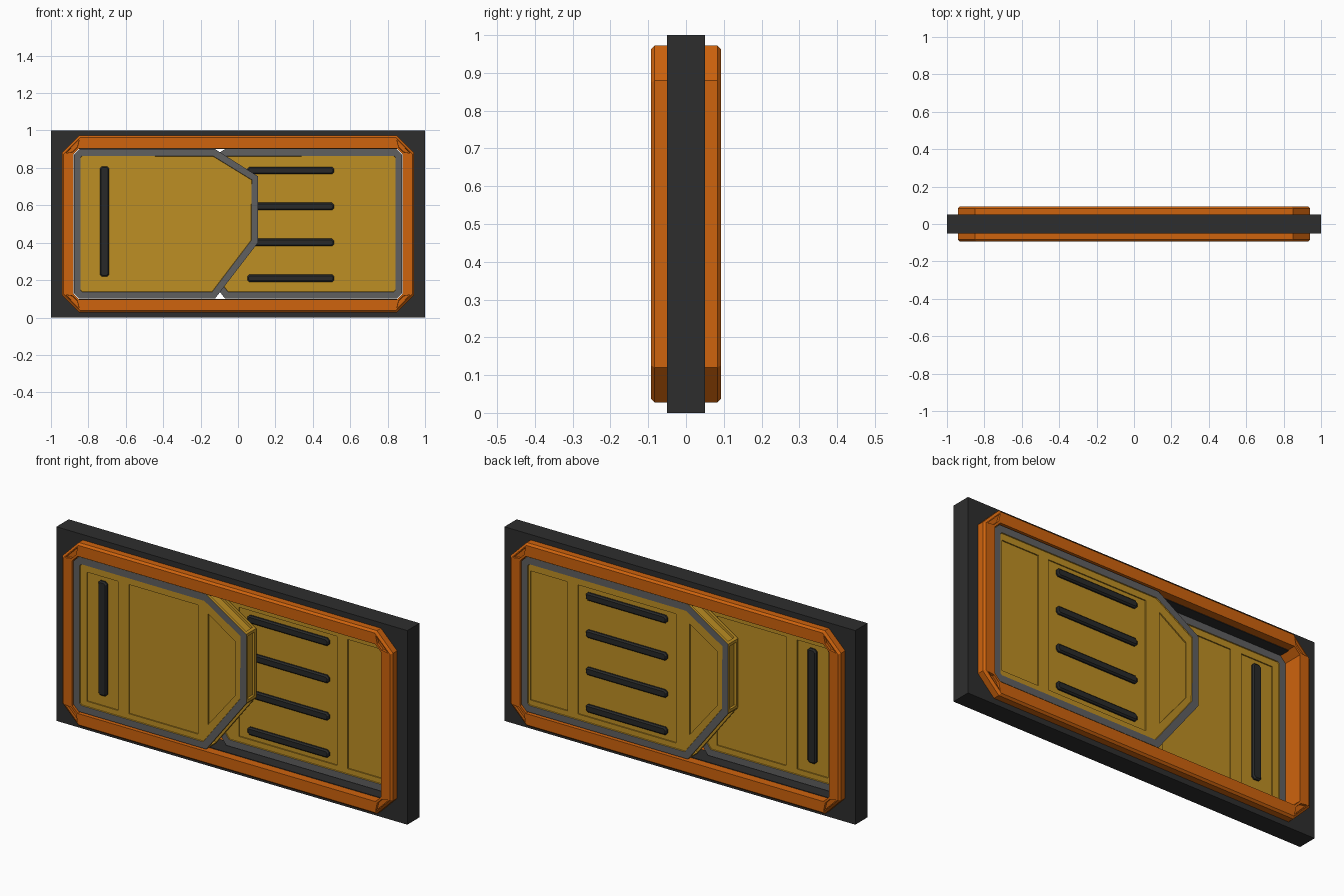
import bpy, bmesh

if "Cube" in bpy.data.objects:
    bpy.data.objects.remove(bpy.data.objects["Cube"])


def material(name, rgb):
    m = bpy.data.materials.new(name)
    m.diffuse_color = (*rgb, 1)
    m.use_nodes = True
    m.node_tree.nodes["Principled BSDF"].inputs["Base Color"].default_value = m.diffuse_color
    return m


YELLOW = material("mustard yellow", (0.515, 0.275, 0.017))
ORANGE = material("orange", (0.62, 0.125, 0.004))
GREY = material("mid grey", (0.115, 0.115, 0.118))
DARK = material("charcoal", (0.027, 0.027, 0.027))
BLACK = material("near black", (0.021, 0.022, 0.022))


def oct_loop(cx, cz, hx, hz, c):
    """Rectangle in the xz plane with chamfered corners."""
    p = [(hx, hz - c), (hx - c, hz), (c - hx, hz), (-hx, hz - c),
         (-hx, c - hz), (c - hx, -hz), (hx - c, -hz), (hx, c - hz)]
    return [(cx + x, cz + z) for x, z in p]


def rect(x0, x1, z0, z1):
    return [(x0, z0), (x1, z0), (x1, z1), (x0, z1)]


def loft(bm, loops, ring=False):
    """Join outlines placed at y depths; ring closes the section on itself."""
    rows = [[bm.verts.new((x, y, z)) for x, z in pts] for pts, y in loops]
    n = len(rows[0])
    pairs = list(zip(rows, rows[1:]))
    if ring:
        pairs.append((rows[-1], rows[0]))
    for a, b in pairs:
        for i in range(n):
            j = (i + 1) % n
            bm.faces.new((a[i], a[j], b[j], b[i]))
    if not ring:
        bm.faces.new(rows[0])
        bm.faces.new(rows[-1])
    bmesh.ops.recalc_face_normals(bm, faces=bm.faces[:])


def finish(bm, name, mats):
    me = bpy.data.meshes.new(name)
    bm.to_mesh(me)
    bm.free()
    for m in mats:
        me.materials.append(m)
    ob = bpy.data.objects.new(name, me)
    bpy.context.collection.objects.link(ob)
    return ob


# Wall slab with a rectangular opening
bm = bmesh.new()
outer, inner = rect(-1, 1, 0, 1), rect(-0.9, 0.9, 0.098, 0.902)
loft(bm, [(outer, -0.05), (outer, 0.05), (inner, 0.05), (inner, -0.05)], ring=True)
finish(bm, "wall", [DARK])

# Orange frame with bevelled rim and a sunk pocket at each corner
bm = bmesh.new()
D = 0.093
out_full = oct_loop(0, 0.5, 0.942, 0.472, 0.092)
out_rim = oct_loop(0, 0.5, 0.932, 0.462, 0.088)
hole = oct_loop(0, 0.5, 0.88, 0.405, 0.032)
loft(bm, [(out_full, -D + 0.01), (out_full, D - 0.01), (out_rim, D),
          (hole, D), (hole, -D), (out_rim, -D)], ring=True)
corners = []
for f in bm.faces:
    c = f.calc_center_median()
    if abs(f.normal.y) > 0.99 and abs(c.x) > 0.8 and abs(c.z - 0.5) > 0.38:
        corners.append(f)
bmesh.ops.inset_individual(bm, faces=corners, thickness=0.012, depth=0)
bmesh.ops.inset_individual(bm, faces=corners, thickness=0.001, depth=-0.012)
finish(bm, "door_frame", [ORANGE])


def door(name, s, y0, y1, shoulder, tip, panels):
    """Sliding door leaf; s=1 comes from the left, s=-1 from the right."""
    lo, hi, e = 0.102, 0.9, 0.878
    outline = [(-e, lo + 0.03), (-e + 0.03, lo), (shoulder, lo), (tip, 0.40),
               (tip, 0.755), (shoulder, hi), (-e + 0.03, hi), (-e, hi - 0.03)]
    flip = lambda pts: [(s * x, z) for x, z in pts]
    bm = bmesh.new()
    loft(bm, [(flip(outline), y0), (flip(outline), y1)])
    # grey border on both broad faces
    for f in [f for f in bm.faces if abs(f.normal.y) > 0.9]:
        r = bmesh.ops.inset_region(bm, faces=[f], thickness=0.038, depth=0)
        for g in r["faces"]:
            g.material_index = 1
        bmesh.ops.inset_region(bm, faces=[f], thickness=0.002, depth=-0.004)
    # recesses along the pointed edge
    nose = [f for f in bm.faces if abs(f.normal.y) < 0.1 and s * f.normal.x > 0.3
            and f.calc_area() > 0.01]
    bmesh.ops.inset_individual(bm, faces=nose, thickness=0.02, depth=0)
    bmesh.ops.inset_individual(bm, faces=nose, thickness=0.001, depth=-0.012)
    ob = finish(bm, name, [YELLOW, GREY])

    # shallow recessed fields on both faces
    a, b = shoulder + 0.008, tip - 0.067
    shapes = [rect(p, q, 0.165, 0.83) for p, q in panels]
    shapes.append([(a, 0.23), (b, 0.42), (b, 0.70), (a, 0.80)])
    cut = bmesh.new()
    for pts in shapes:
        loft(cut, [(flip(pts), y0 - 0.05), (flip(pts), y0 + 0.010)])
        loft(cut, [(flip(pts), y1 - 0.010), (flip(pts), y1 + 0.05)])
    cutter = finish(cut, name + "_cutter", [YELLOW])
    cutter.hide_render = True
    mod = ob.modifiers.new("recess", "BOOLEAN")
    mod.operation, mod.solver, mod.object = "DIFFERENCE", "EXACT", cutter
    bpy.context.view_layer.objects.active = ob
    bpy.ops.object.modifier_apply(modifier=mod.name)
    bpy.data.objects.remove(cutter)


def bar(name, cx, cz, hx, hz, y0, y1):
    """Dark rounded strip running through a door leaf."""
    bm = bmesh.new()
    big = oct_loop(cx, cz, hx, hz, 0.011)
    small = oct_loop(cx, cz, hx - 0.007, hz - 0.007, 0.008)
    loft(bm, [(small, y0), (big, y0 + 0.007), (big, y1 - 0.007), (small, y1)])
    finish(bm, name, [BLACK])


# Two overlapping door leaves, one in front of the other
door("left_door", 1, -0.085, -0.004, -0.122, 0.107,
     [(-0.805, -0.628), (-0.565, -0.17)])
door("right_door", -1, 0.004, 0.085, 0.07, 0.30,
     [(-0.83, -0.62), (-0.56, 0.0)])

# Upright strip on the left leaf, four level strips on the right leaf
bar("left_door_strip", -0.714, 0.513, 0.025, 0.295, -0.089, 0.0)
for i in range(4):
    bar(f"right_door_strip_{i + 1}", 0.282, 0.21 + i * 0.192, 0.232, 0.02, 0.0, 0.089)
